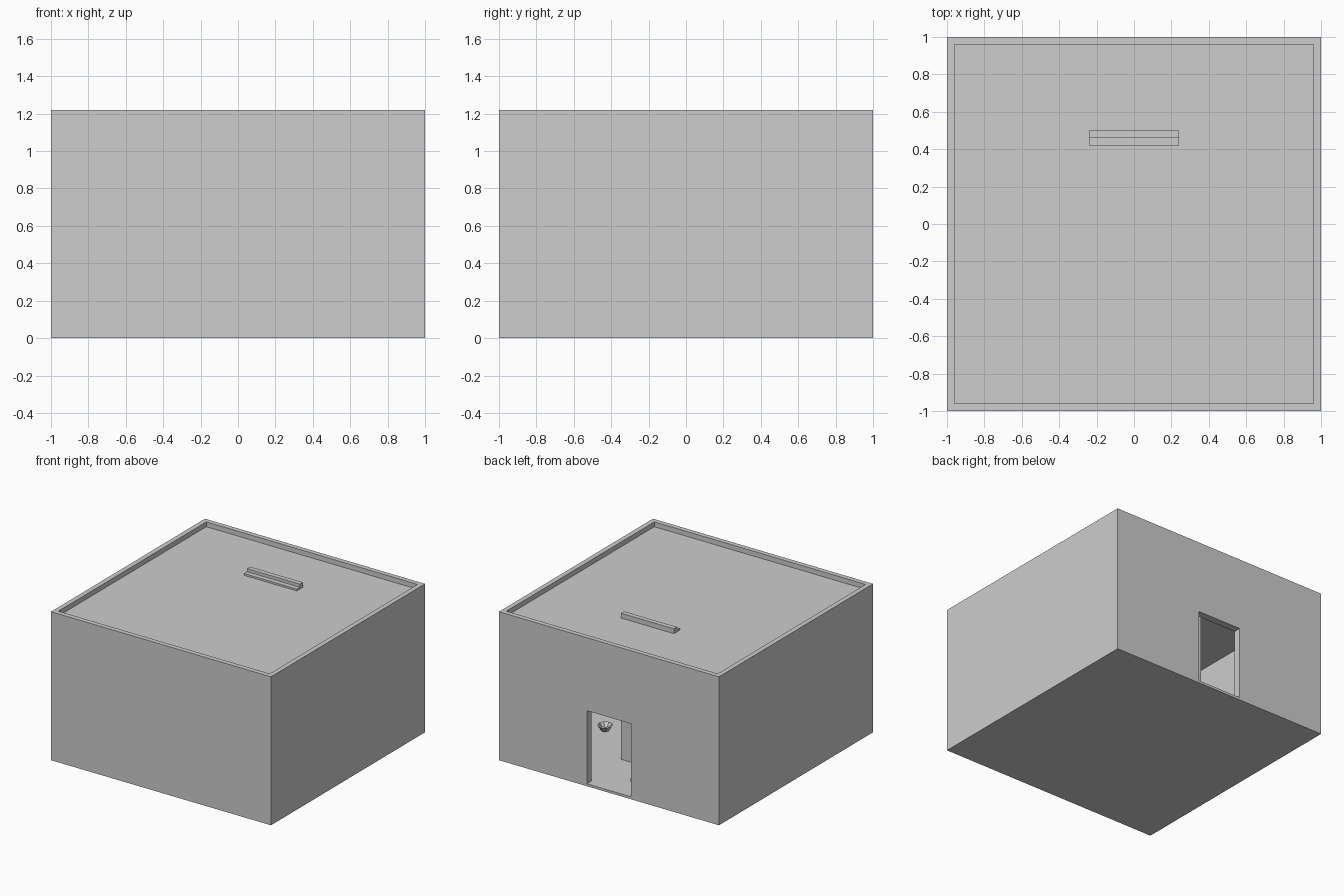
import bpy, bmesh, math
from mathutils import Matrix, Vector

if "Cube" in bpy.data.objects:
    bpy.data.objects.remove(bpy.data.objects["Cube"])

grey = bpy.data.materials.new("plain_grey")
grey.diffuse_color = (0.61, 0.61, 0.61, 1)
grey.use_nodes = True
grey.node_tree.nodes["Principled BSDF"].inputs["Base Color"].default_value = grey.diffuse_color


def finish(name, bm):
    bmesh.ops.recalc_face_normals(bm, faces=bm.faces)
    me = bpy.data.meshes.new(name)
    bm.to_mesh(me)
    bm.free()
    me.materials.append(grey)
    ob = bpy.data.objects.new(name, me)
    bpy.context.collection.objects.link(ob)
    return ob


def box(name, lo, hi):
    lo, hi = Vector(lo), Vector(hi)
    bm = bmesh.new()
    m = Matrix.Translation((lo + hi) / 2) @ Matrix.Diagonal((*(hi - lo), 1))
    bmesh.ops.create_cube(bm, size=1, matrix=m)
    return finish(name, bm)


def cut(target, cutter):
    cutter.hide_render = True
    cutter.hide_viewport = True
    cutter.display_type = 'WIRE'
    mod = target.modifiers.new(cutter.name, 'BOOLEAN')
    mod.operation = 'DIFFERENCE'
    mod.solver = 'EXACT'
    mod.object = cutter


# building shell: room, sunken roof with parapet, doorway in the back wall
shell = box("building_shell", (-1, -1, 0), (1, 1, 1.22))
cut(shell, box("room_cutter", (-.94, -.94, .02), (.94, .94, 1.12)))
cut(shell, box("roof_cutter", (-.96, -.96, 1.18), (.96, .96, 1.4)))
cut(shell, box("door_cutter", (-.2, .8, .02), (.2, 1.2, .62)))

# tall stepped panel standing on the floor and rising through the roof
bm = bmesh.new()
profile = [(.42, .02), (.5, .02), (.5, 1.22), (.46, 1.22), (.46, 1.195), (.42, 1.195)]
face = bm.faces.new([bm.verts.new((-.24, y, z)) for y, z in profile])
ext = bmesh.ops.extrude_face_region(bm, geom=[face])["geom"]
bmesh.ops.translate(bm, vec=(.48, 0, 0), verts=[v for v in ext if isinstance(v, bmesh.types.BMVert)])
finish("tall_panel", bm)


# bowls on the floor, a lathed low-poly profile
def bowl(name, x, y):
    bm = bmesh.new()
    pts = [(.001, 0), (.03, 0), (.06, .045), (.05, .05), (.025, .015), (.001, .015)]
    vs = [bm.verts.new((r, 0, z)) for r, z in pts]
    edges = [bm.edges.new(p) for p in zip(vs, vs[1:])]
    bmesh.ops.spin(bm, geom=vs + edges, cent=(0, 0, 0), axis=(0, 0, 1),
                   angle=math.tau, steps=8, use_merge=True)
    bmesh.ops.remove_doubles(bm, verts=bm.verts, dist=.003)
    finish(name, bm).location = (x, y, .02)


bowl("floor_bowl", .63, .15)
bowl("door_bowl", -.12, .8)
